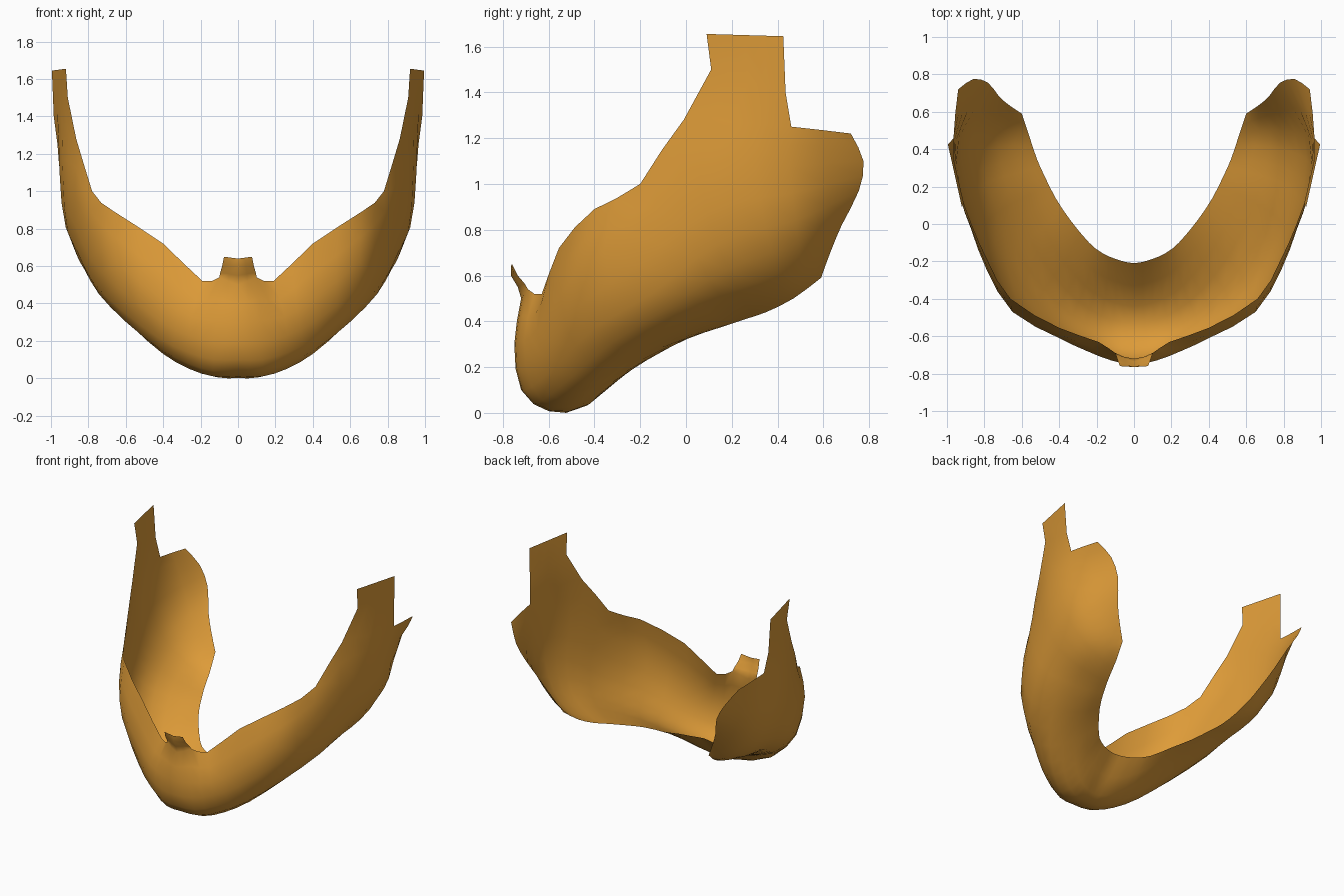
import bpy, bmesh
from mathutils import Vector

if "Cube" in bpy.data.objects:
    bpy.data.objects.remove(bpy.data.objects["Cube"])

STEPS = 2  # subdivisions between guide points

# Guide rails of the right half, running from the chin centre to the back of the jaw
top_edge = [(0, -.72, .50), (.10, -.69, .54), (.19, -.63, .52), (.40, -.555, .72), (.66, -.40, .89),
            (.78, -.20, 1.0), (.865, -.01, 1.28), (.94, .20, 1.27), (.965, .46, 1.25), (.94, .72, 1.22)]
cheek = [(0, -.75, .30), (.12, -.73, .31), (.25, -.68, .33), (.40, -.61, .42), (.65, -.47, .62),
         (.79, -.24, .78), (.87, -.03, .98), (.935, .17, 1.05), (.95, .45, 1.08), (.86, .775, 1.10)]
jaw_side = [(0, -.72, .10), (.13, -.70, .10), (.27, -.64, .14), (.43, -.55, .22), (.63, -.40, .37),
            (.78, -.15, .52), (.86, .05, .68), (.91, .23, .78), (.91, .48, .84), (.78, .755, .97)]
jaw_bottom = [(0, -.60, .01), (.13, -.59, .01), (.26, -.53, .05), (.40, -.43, .13), (.56, -.25, .27),
              (.69, -.03, .41), (.76, .15, .51), (.80, .30, .57), (.80, .50, .66), (.72, .68, .82)]
under_jaw = [(0, -.44, .03), (.10, -.42, .04), (.21, -.37, .09), (.31, -.28, .17), (.43, -.12, .28),
             (.53, .08, .37), (.58, .22, .43), (.62, .34, .47), (.67, .50, .55), (.66, .63, .70)]
neck_edge = [(0, -.21, .25), (.09, -.19, .25), (.17, -.155, .26), (.24, -.10, .275), (.34, .02, .33),
             (.42, .14, .37), (.48, .26, .41), (.52, .35, .44), (.56, .47, .50), (.60, .59, .59)]


def smooth_line(points, mirrored=False):
    """Catmull-Rom line through the points; mirrored keeps it square to the centre plane."""
    p = [Vector(q) for q in points]
    first = Vector((-p[1].x, p[1].y, p[1].z)) if mirrored else 2 * p[0] - p[1]
    p = [first] + p + [2 * p[-1] - p[-2]]
    line = []
    for a, b, c, d in zip(p, p[1:], p[2:], p[3:]):
        for k in range(STEPS):
            t = k / STEPS
            line.append(.5 * (2 * b + (c - a) * t + (2 * a - 5 * b + 4 * c - d) * t * t
                              + (3 * b - a - 3 * c + d) * t ** 3))
    return line + [p[-2]]


def add_sheet(bm, rows):
    """Quads between rows listed from top to bottom."""
    grid = [[bm.verts.new(q) for q in row] for row in rows]
    for r, s in zip(grid, grid[1:]):
        for i in range(len(r) - 1):
            bm.faces.new((r[i], s[i], s[i + 1], r[i + 1]))


bm = bmesh.new()

# Main beard wrap
rails = [smooth_line(r, True) for r in
         (top_edge, cheek, jaw_side, jaw_bottom, under_jaw, neck_edge)]
columns = [smooth_line(c) for c in zip(*rails)]
add_sheet(bm, list(zip(*columns)))

# Sideburn rising from the cheek edge
base = rails[0][6 * STEPS:8 * STEPS + 1]
n = len(base) - 1


def sideburn_row(front, back):
    return [Vector(front).lerp(Vector(back), i / n) for i in range(n + 1)]


add_sheet(bm, [sideburn_row((.92, .09, 1.655), (.995, .425, 1.645)),
               sideburn_row((.91, .11, 1.50), (.985, .435, 1.40)), base])

# Tuft below the lip
lip = rails[0][:STEPS + 1]


def tuft_row(middle, side):
    return [Vector(middle).lerp(Vector(side), i / STEPS) for i in range(STEPS + 1)]


add_sheet(bm, [tuft_row((0, -.765, .64), (.075, -.76, .65)),
               tuft_row((0, -.765, .60), (.085, -.735, .60)),
               tuft_row((0, -.735, .55), (.095, -.705, .565)), lip])

bmesh.ops.remove_doubles(bm, verts=bm.verts, dist=.0005)
mesh = bpy.data.meshes.new("beard")
bm.to_mesh(mesh)
bm.free()
beard = bpy.data.objects.new("beard", mesh)
bpy.context.collection.objects.link(beard)

# Single ginger colour
ginger = bpy.data.materials.new("ginger_hair")
ginger.diffuse_color = (.73, .33, .04, 1)
ginger.use_nodes = True
ginger.node_tree.nodes["Principled BSDF"].inputs["Base Color"].default_value = ginger.diffuse_color
mesh.materials.append(ginger)
for f in mesh.polygons:
    f.use_smooth = True

mirror = beard.modifiers.new("mirror", 'MIRROR')
mirror.use_axis[0] = True
mirror.merge_threshold = .001
